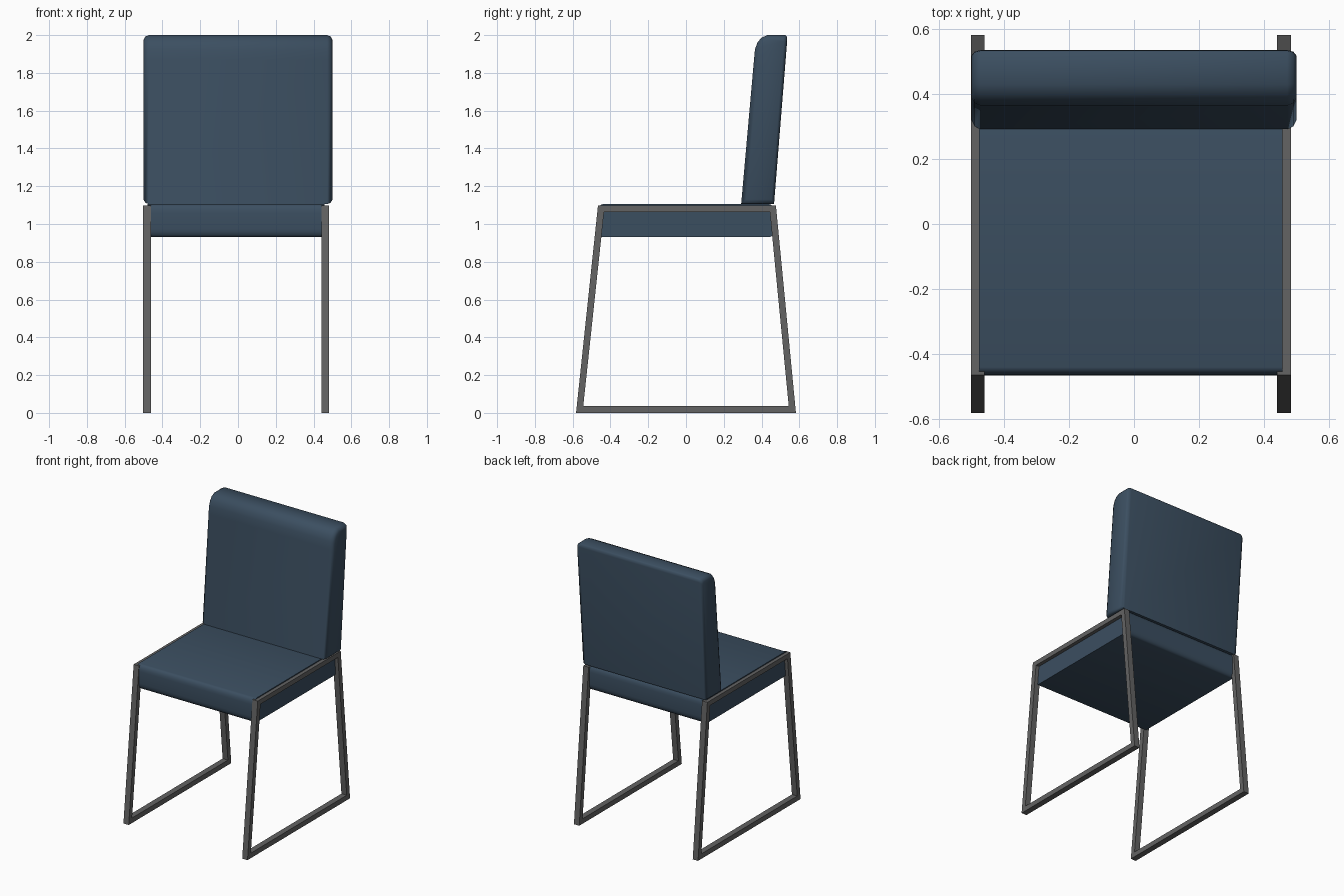
import bpy, bmesh, math

if "Cube" in bpy.data.objects:
    bpy.data.objects.remove(bpy.data.objects["Cube"])


def material(name, rgb):
    m = bpy.data.materials.new(name)
    m.diffuse_color = (*rgb, 1)
    m.use_nodes = True
    m.node_tree.nodes["Principled BSDF"].inputs["Base Color"].default_value = m.diffuse_color
    return m


BLUE = material("blue_upholstery", (0.044, 0.077, 0.118))
GREY = material("grey_metal", (0.125, 0.125, 0.125))


def finish(bm, name, mat, smooth):
    bmesh.ops.recalc_face_normals(bm, faces=bm.faces)
    me = bpy.data.meshes.new(name)
    bm.to_mesh(me)
    bm.free()
    me.materials.append(mat)
    ob = bpy.data.objects.new(name, me)
    bpy.context.collection.objects.link(ob)
    if smooth:
        bpy.ops.object.select_all(action='DESELECT')
        ob.select_set(True)
        bpy.context.view_layer.objects.active = ob
        bpy.ops.object.shade_smooth_by_angle(angle=math.radians(50))
    return ob


def loft(sections, name, mat, smooth=True):
    """Skin a list of (x, [(y, z), ...]) sections and cap both ends."""
    bm = bmesh.new()
    rings = [[bm.verts.new((x, y, z)) for y, z in pts] for x, pts in sections]
    n = len(rings[0])
    for a, b in zip(rings, rings[1:]):
        for i in range(n):
            j = (i + 1) % n
            bm.faces.new((a[i], a[j], b[j], b[i]))
    bm.faces.new(rings[0])
    bm.faces.new(rings[-1])
    return finish(bm, name, mat, smooth)


# Seat cushion: rounded front and back edges, flat sides
def seat_profile():
    y_mid, z_mid, half_y, half_z = 0.0, 1.0175, 0.467, 0.0875
    ry, rz = 0.026, 0.045
    pts = []
    for sy, sz, start in ((1, 1, 0), (-1, 1, 90), (-1, -1, 180), (1, -1, 270)):
        for k in range(5):
            a = math.radians(start + 22.5 * k)
            pts.append((y_mid + sy * (half_y - ry) + ry * math.cos(a),
                        z_mid + sz * (half_z - rz) + rz * math.sin(a)))
    return pts


loft([(-0.478, seat_profile()), (0.457, seat_profile())], "seat", BLUE)

# Backrest: leaning slab with rounded top and softened side edges
BACK = [(.292, 1.105), (.360, 1.87), (.365, 1.925), (.378, 1.96), (.398, 1.985),
        (.430, 2.0), (.525, 2.0), (.534, 1.993), (.536, 1.975), (.466, 1.105)]


def back_profile(d):
    def mid(z):
        return 0.379 + 0.076 * (z - 1.105) / 0.895
    pts = []
    for y, z in BACK:
        z2 = 1.5525 + (z - 1.5525) * (1 - d / 0.4475)
        off = y - mid(z)
        depth = d if off < 0 else 0.6 * d
        pts.append((mid(z2) + off * (1 - depth / 0.087), z2))
    return pts


half = [(0.5, 0.025), (0.491, 0.008), (0.472, 0.0)]
rings = [(-x, back_profile(d)) for x, d in half]
rings += [(x, back_profile(d)) for x, d in reversed(half)]
loft(rings, "backrest", BLUE)

# Sled leg frames: square-section trapezoid loops on each side
OUTER = [(-0.582, 0.0), (0.582, 0.0), (0.476, 1.098), (-0.466, 1.098)]
INNER = [(-0.544, 0.036), (0.544, 0.036), (0.444, 1.064), (-0.434, 1.064)]


def leg_frame(name, x0, x1):
    bm = bmesh.new()
    loops = [[bm.verts.new((x, y, z)) for y, z in pts]
             for x, pts in ((x0, OUTER), (x1, OUTER), (x1, INNER), (x0, INNER))]
    for k in range(4):
        a, b = loops[k], loops[(k + 1) % 4]
        for i in range(4):
            j = (i + 1) % 4
            bm.faces.new((a[i], a[j], b[j], b[i]))
    finish(bm, name, GREY, False)


leg_frame("left_leg_frame", -0.503, -0.461)
leg_frame("right_leg_frame", 0.441, 0.483)
